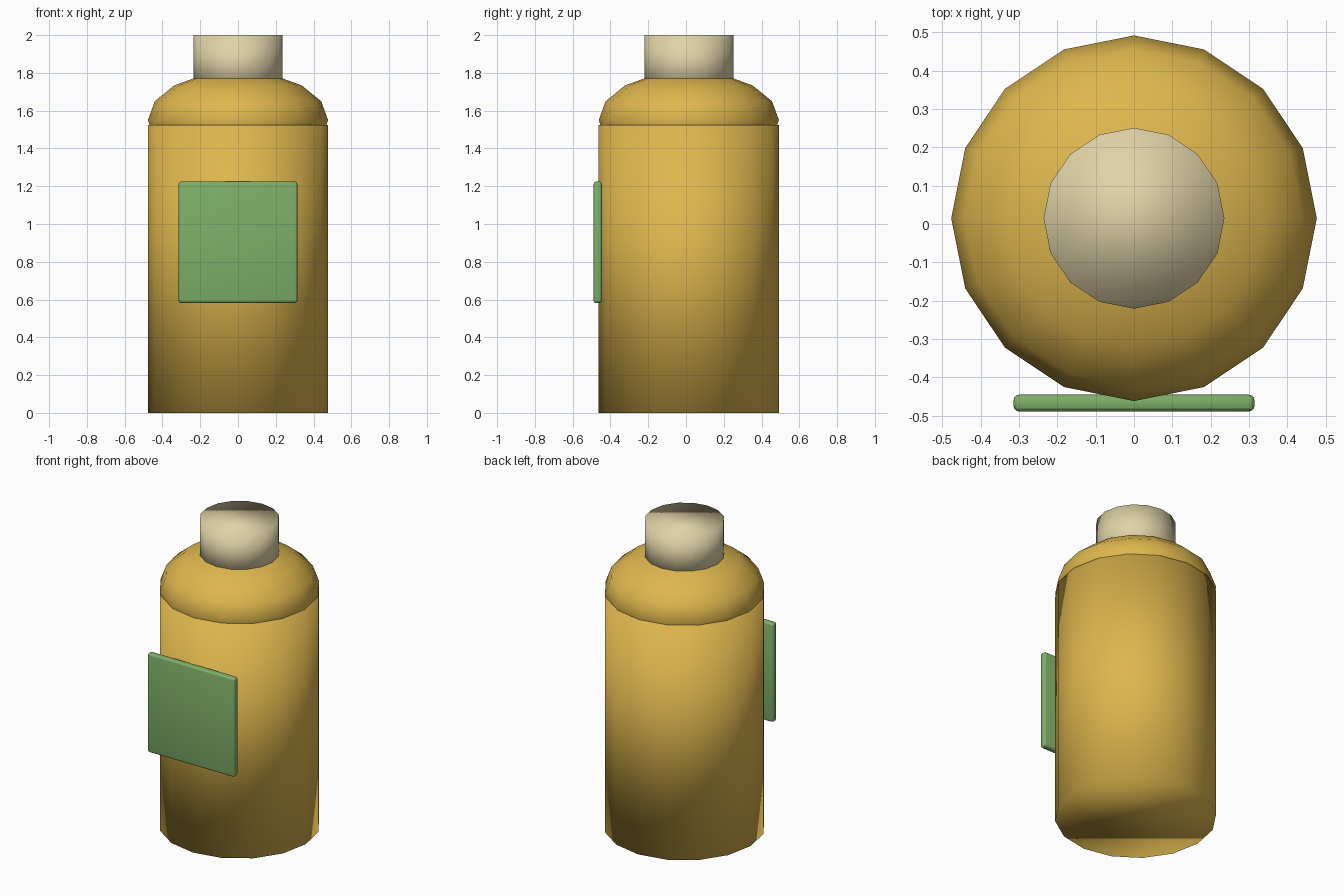
import bpy
import math

if "Cube" in bpy.data.objects:
    bpy.data.objects.remove(bpy.data.objects["Cube"])

CY = 0.015   # bottle axis, nudged back to make room for the label


def material(name, rgb):
    m = bpy.data.materials.new(name)
    m.diffuse_color = (*rgb, 1)
    m.use_nodes = True
    m.node_tree.nodes["Principled BSDF"].inputs["Base Color"].default_value = m.diffuse_color
    return m


amber = material("amber_yellow", (0.73, 0.47, 0.075))
cream = material("cream", (0.74, 0.65, 0.39))
green = material("leaf_green", (0.21, 0.43, 0.14))


def finish(name, mat):
    ob = bpy.context.object
    ob.name = name
    ob.data.materials.append(mat)
    bpy.ops.object.shade_smooth()
    return ob


def cylinder(name, radius, z0, z1, mat):
    bpy.ops.mesh.primitive_cylinder_add(
        vertices=16, radius=radius, depth=z1 - z0, location=(0, CY, (z0 + z1) / 2))
    return finish(name, mat)


# Main body and cap, 16-sided with soft shading
cylinder("bottle_body", 0.477, 0, 1.525, amber)
cylinder("bottle_cap", 0.236, 1.71, 2.0, cream)

# Squashed dome shoulder, partly sunk into the body
bpy.ops.mesh.primitive_uv_sphere_add(
    segments=16, ring_count=8, radius=1, location=(0, CY, 1.55))
bpy.context.object.scale = (0.477, 0.477, 0.26)
bpy.ops.object.transform_apply(location=False, rotation=False, scale=True)
finish("bottle_shoulder", amber)

# Flat front label with rounded edges
bpy.ops.mesh.primitive_cube_add(size=1, location=(0, -0.4675, 0.903))
bpy.context.object.scale = (0.63, 0.045, 0.645)
bpy.ops.object.transform_apply(location=False, rotation=False, scale=True)
label = finish("front_label", green)
bevel = label.modifiers.new("rounded_edges", "BEVEL")
bevel.width = 0.017
bevel.segments = 3
bpy.ops.object.modifier_apply(modifier=bevel.name)
bpy.ops.object.shade_smooth_by_angle(angle=math.radians(25))
